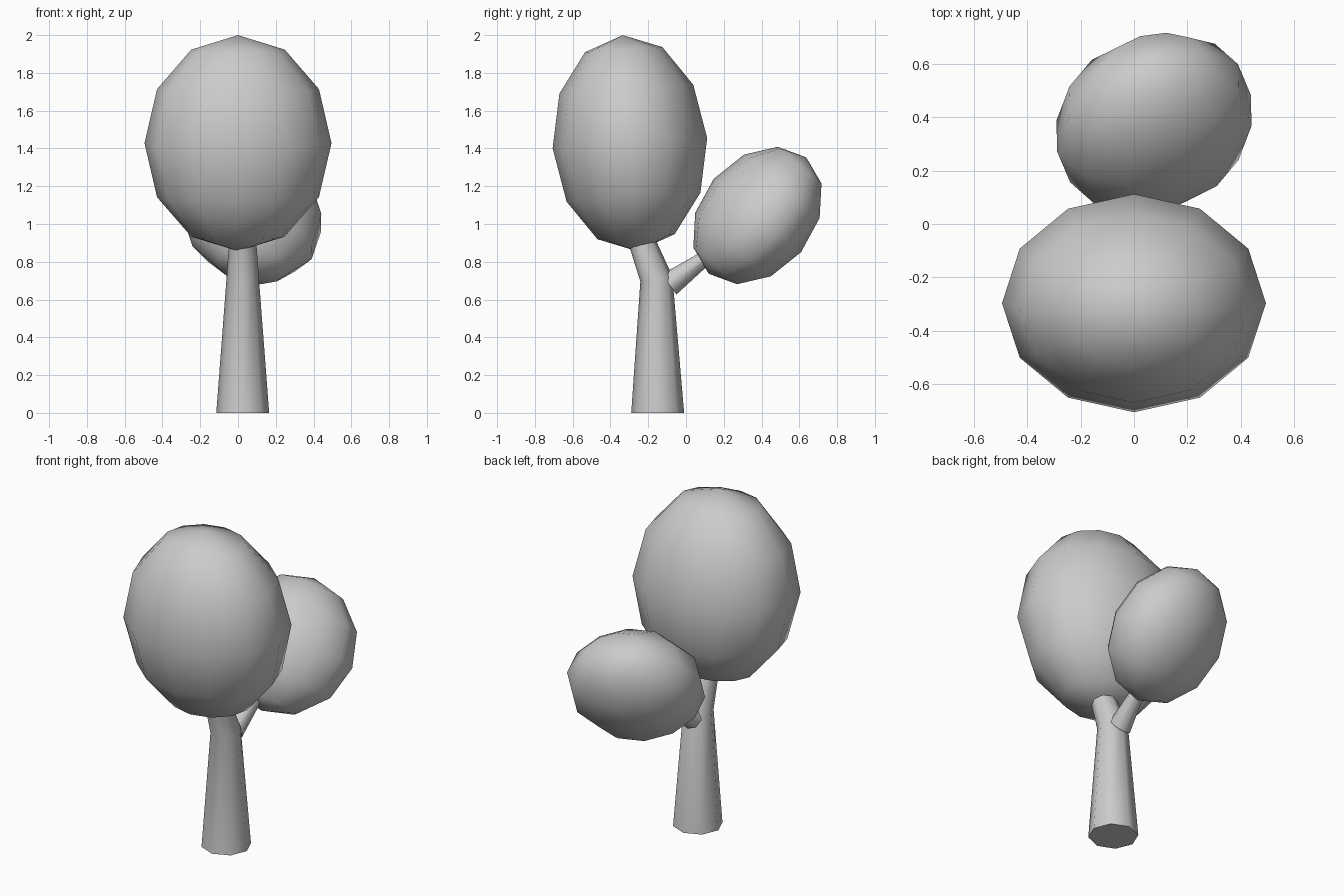
import bpy, bmesh
from math import radians, pi, cos, sin
from mathutils import Vector, Euler

if "Cube" in bpy.data.objects:
    bpy.data.objects.remove(bpy.data.objects["Cube"])


def finish(bm, name, angle):
    bmesh.ops.recalc_face_normals(bm, faces=bm.faces)
    mesh = bpy.data.meshes.new(name)
    bm.to_mesh(mesh)
    bm.free()
    ob = bpy.data.objects.new(name, mesh)
    bpy.context.collection.objects.link(ob)
    bpy.ops.object.select_all(action='DESELECT')
    ob.select_set(True)
    bpy.context.view_layer.objects.active = ob
    bpy.ops.object.shade_smooth_by_angle(angle=radians(angle))
    return ob


def foliage(name, centre, size, rotation):
    """Low-poly egg-shaped leaf clump."""
    bm = bmesh.new()
    bmesh.ops.create_uvsphere(bm, u_segments=12, v_segments=6, radius=1)
    ob = finish(bm, name, 60)
    ob.location, ob.scale = centre, size
    ob.rotation_euler = [radians(a) for a in rotation]
    return ob


def limb(name, stations, sides=8):
    """Tapered tube through (centre, radius, tilt about x) stations."""
    bm = bmesh.new()
    rings = []
    for centre, radius, tilt in stations:
        rot = Euler((radians(tilt), 0, 0)).to_matrix()
        rings.append([bm.verts.new(Vector(centre) + rot @ Vector(
            (radius * cos(2 * pi * i / sides), radius * sin(2 * pi * i / sides), 0)))
            for i in range(sides)])
    for a, b in zip(rings, rings[1:]):
        for i in range(sides):
            j = (i + 1) % sides
            bm.faces.new((a[i], a[j], b[j], b[i]))
    bm.faces.new(rings[0][::-1])
    bm.faces.new(rings[-1])
    return finish(bm, name, 50)


# Trunk, bending forward near the top
limb("trunk", [((0.025, -0.15, 0), 0.14, 0),
               ((0.025, -0.157, 0.71), 0.086, 10),
               ((0.025, -0.285, 1.04), 0.062, 20)])

# Side branch rising to the back
limb("branch", [((0.025, -0.09, 0.68), 0.066, -54),
                ((0.065, 0.22, 0.905), 0.022, -54)])

# Leaf clumps
foliage("large_foliage", (0, -0.297, 1.428), (0.495, 0.41, 0.573), (3.8, 0, 0))

# Small clump: spun about its own axis, then leaned back
small = foliage("small_foliage", (0.075, 0.378, 1.045), (0.389, 0.287, 0.402), (0, 0, 0))
small.rotation_euler = (Euler((radians(-40), 0, 0)).to_matrix()
                        @ Euler((0, 0, radians(21))).to_matrix()).to_euler()
